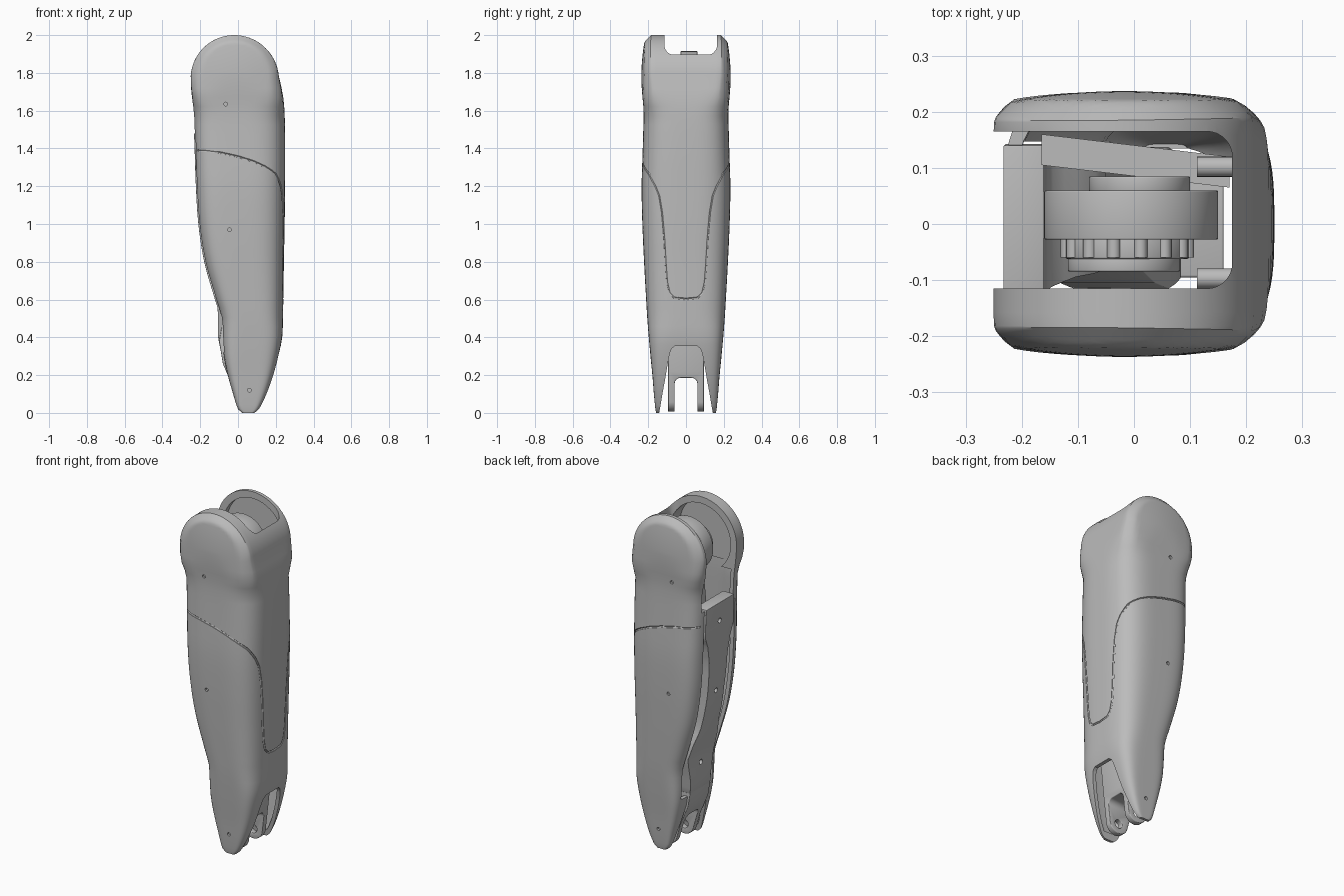
import bpy, bmesh, math

cube = bpy.data.objects.get("Cube")
if cube:
    bpy.data.objects.remove(cube)

grey = bpy.data.materials.new("mid_grey")
grey.use_nodes = True
grey.diffuse_color = (0.5, 0.5, 0.5, 1)
grey.node_tree.nodes["Principled BSDF"].inputs["Base Color"].default_value = (0.5, 0.5, 0.5, 1)

HIP_X, HIP_Z, HIP_R = -.017, 1.765, 0.235

# Shell outline: height, -x edge, +x edge, half depth
OUTLINE = [(0, .02, .09, .158), (.02, -.002, .114, .162), (.1, -.027, .153, .17),
           (.2, -.055, .188, .178), (.3, -.075, .214, .188), (.4, -.083, .234, .197),
           (.5, -.09, .238, .205), (.6, -.12, .24, .211), (.8, -.177, .243, .222),
           (1, -.208, .247, .231), (1.2, -.221, .249, .235), (1.4, -.228, .25, .229),
           (1.6, -.236, .246, .225), (1.7, -.247, .235, .233), (HIP_Z, -.251, .217, .237)]


def add(name, bm):
    """Turn a bmesh into a grey object."""
    bmesh.ops.recalc_face_normals(bm, faces=bm.faces)
    mesh = bpy.data.meshes.new(name)
    bm.to_mesh(mesh)
    bm.free()
    ob = bpy.data.objects.new(name, mesh)
    bpy.context.collection.objects.link(ob)
    mesh.materials.append(grey)
    return ob


def loft(name, rings):
    """Skin a list of equal rings and cap both ends."""
    bm = bmesh.new()
    loops = [[bm.verts.new(p) for p in ring] for ring in rings]
    n = len(loops[0])
    for a, b in zip(loops, loops[1:]):
        for i in range(n):
            bm.faces.new((a[i], a[(i + 1) % n], b[(i + 1) % n], b[i]))
    bm.faces.new(loops[0])
    bm.faces.new(loops[-1])
    return add(name, bm)


def prism(name, pts, axis, a, b):
    """Extrude a 2D profile along x, y or z."""
    place = {"x": lambda p, d: (d, p[0], p[1]), "y": lambda p, d: (p[0], d, p[1]),
             "z": lambda p, d: (p[0], p[1], d)}[axis]
    return loft(name, [[place(p, d) for p in pts] for d in (a, b)])


def arc(u, v, r, start=0, end=360, n=40):
    full = end - start == 360
    return [(u + r * math.cos(math.radians(start + (end - start) * i / n)),
             v + r * math.sin(math.radians(start + (end - start) * i / n)))
            for i in range(n if full else n + 1)]


def apply_all(ob):
    bpy.context.view_layer.update()
    dep = bpy.context.evaluated_depsgraph_get()
    mesh = bpy.data.meshes.new_from_object(ob.evaluated_get(dep))
    ob.modifiers.clear()
    ob.data = mesh


def cut(ob, *cutters):
    for c in cutters:
        m = ob.modifiers.new("cut", "BOOLEAN")
        m.operation, m.solver, m.object = "DIFFERENCE", "EXACT", c
        apply_all(ob)
        bpy.data.objects.remove(c)


def finish(ob, bevel=0):
    if bevel:
        m = ob.modifiers.new("bevel", "BEVEL")
        m.width, m.segments, m.limit_method = bevel, 3, "ANGLE"
        apply_all(ob)
    ob.data.shade_smooth()
    ob.data.set_sharp_from_angle(angle=math.radians(32))


def section(z):
    """Centre x, half width and half depth of the shell at a height."""
    if z >= HIP_Z:
        s = min((z - HIP_Z) / HIP_R, .999)
        return HIP_X - .003 * s, .234 * math.sqrt(1 - s * s), .237
    z = max(z, 0)
    i = max(k for k in range(len(OUTLINE) - 1) if OUTLINE[k][0] <= z)
    p, q = OUTLINE[i], OUTLINE[i + 1]
    o, r = OUTLINE[max(i - 1, 0)], OUTLINE[min(i + 2, len(OUTLINE) - 1)]
    h = q[0] - p[0]
    t = (z - p[0]) / h
    val = []
    for k in (1, 2, 3):
        m0 = (q[k] - o[k]) / (q[0] - o[0]) * h
        m1 = (r[k] - p[k]) / (r[0] - p[0]) * h
        val.append((2*t**3 - 3*t*t + 1) * p[k] + (t**3 - 2*t*t + t) * m0
                   + (3*t*t - 2*t**3) * q[k] + (t**3 - t*t) * m1)
    return (val[0] + val[1]) / 2, (val[1] - val[0]) / 2, val[2]


def power(z, side):
    """Squareness of the cross-section: boxier on -x, at the ankle and on the hip."""
    base = 3.3 if side > 0 else 4.6
    return base + max(0, .5 - z) * 7 + max(0, z - 1.6) * 40


def cap_depth(x, z):
    """Half depth of the domed, chamfered hip cap."""
    d = math.hypot(x - HIP_X, max(0, z - HIP_Z))
    return .237 - .017 * (d / .2) ** 2 if d < .2 else .22 - (d - .2)


def ring(z, inset=0, n=96):
    cx, hx, hy = section(z)
    fade = min(max((z - 1.58) / (HIP_Z - 1.58), 0), 1)
    out = []
    for i in range(n):
        c, s = math.cos(math.tau * i / n), math.sin(math.tau * i / n)
        p = power(z, c)
        r = (abs(c) ** p + abs(s) ** p) ** (-1 / p)
        x, y = cx + (hx - inset) * r * c, (hy - inset) * r * s
        over = max(0, abs(y) - cap_depth(x, z) + inset) * fade
        out.append((x, y - math.copysign(over, y), z))
    return out


# Outer leg shell with a round hip at the top
levels = [0, .008, .02, .04] + [.07 + .0485 * i for i in range(35)]
levels += [HIP_Z + HIP_R * math.sin(math.radians(5 * i)) for i in range(1, 18)] + [1.9998]
shell = loft("leg_shell", [ring(z) for z in levels])

# Hollow inside and hip pocket, open at the top and on the -x side
corner = arc(.13, .12, .045, 90, 0, 8) + arc(.13, -.07, .045, 0, -90, 8)
cut(shell,
    loft("hollow_cut", [ring(z, .022) for z in levels if .03 < z < 1.64]),
    prism("pocket_cut", [(-.5, .165)] + corner + [(-.5, -.115)], "z", 1.47, 2.2),
    prism("bearing_cut", arc(HIP_X, 1.765, .195), "y", -.197, .2))


# Opening on the -x side that holds the back plate
def strip(name, rows):
    return loft(name, [[(x0, y0, z), (x1, y0, z), (x1, y1, z), (x0, y1, z)]
                       for z, x0, x1, y0, y1 in rows])


def edge_x(z):
    cx, hx, _ = section(z)
    return cx - hx


heights = [.32 + .045 * i for i in range(26)]
cut(shell, strip("recess_cut", [(z, edge_x(z) - .2, edge_x(z) + .062, -.137, .147)
                                for z in heights]))

# Arched opening at the ankle
half = [(.142, -.1), (.142, 0), (.135, .04), (.125, .1), (.11, .18), (.097, .26),
        (.086, .315), (.076, .34), (.058, .355)]
cut(shell, prism("ankle_cut", half + [(-y, z) for y, z in reversed(half)], "x", -.6, .6))


def densify(pts, n=12):
    return [tuple(a[k] + (b[k] - a[k]) * i / n for k in (0, 1))
            for a, b in zip(pts, pts[1:]) for i in range(n)] + [pts[-1]]


def on_side(known, half_size, p):
    return half_size * max(1 - abs(known) ** p, 0) ** (1 / p)


# Seam groove between the upper shell and the calf cover
front = densify([(-.26, 1.39), (-.18, 1.389), (-.1, 1.379), (0, 1.357), (.08, 1.332),
                 (.14, 1.305), (.18, 1.28), (.2, 1.262)])
side = densify([(-.185, 1.245), (-.16, 1.2), (-.14, 1.15), (-.125, 1.06), (-.113, .92),
                (-.105, .78), (-.098, .69), (-.085, .635), (-.06, .609), (0, .603)])
path = []
for x, z in front:
    cx, hx, hy = section(z)
    if abs(x - cx) < hx * .96:
        path.append((x, -on_side((x - cx) / hx, hy, power(z, x - cx)), z))
for y, z in side:
    cx, hx, hy = section(z)
    path.append((cx + on_side(y / hy, hx, power(z, 1)), y, z))
path += [(x, -y, z) for x, y, z in reversed(path[:-1])]
curve = bpy.data.curves.new("seam_path", "CURVE")
curve.dimensions = "3D"
curve.bevel_depth, curve.bevel_resolution, curve.use_fill_caps = .006, 1, True
spline = curve.splines.new("POLY")
spline.points.add(len(path) - 1)
for point, co in zip(spline.points, path):
    point.co = (*co, 1)
seam = bpy.data.objects.new("seam_path", curve)
bpy.context.collection.objects.link(seam)
bpy.context.view_layer.update()
tube = bpy.data.meshes.new_from_object(
    seam.evaluated_get(bpy.context.evaluated_depsgraph_get()))
bpy.data.objects.remove(seam)
bm = bmesh.new()
bm.from_mesh(tube)
bmesh.ops.remove_doubles(bm, verts=bm.verts, dist=1e-5)
cut(shell, add("seam_cut", bm))

# Screw holes on both broad sides
for x, z in ((-.065, 1.635), (-.045, .97), (.06, .12)):
    depth = section(z)[2]
    for s in (-1, 1):
        cut(shell, prism("screw_cut", arc(x, z, .01, n=12), "y", s * (depth - .012), s * .3))
finish(shell)

# Back plate: broad at both ends, waisted and deeper in the middle, with screw holes
WAIST = [(.34, .085), (.44, .1), (.56, .125), (.64, .115), (.74, .085), (.95, .078),
         (1.15, .085), (1.25, .105), (1.31, .13), (1.4, .131), (1.48, .128)]
rows = []
for z, w in densify(WAIST, 3):
    x = min(edge_x(z), -.106 + max(0, .4 - z) * .2) if z < .54 else edge_x(z) - .002
    deep = .07 + .1 * min(max((1.3 - z) / .1, 0), 1)
    rows.append((z, x, edge_x(z) + deep, -w + .01, w + .012))
plate = strip("back_plate", rows)
for z in (1.37, .95, .5):
    cut(plate, prism("plate_screw_cut", arc(.01, z, .014, n=16), "x", -.5, edge_x(z) + .02))
finish(plate, .012)

# Ankle fork: tapered tongue split into two drilled prongs
tongue = [(-.085, .46), (-.1, .38), (-.08, .26), (-.03, .14)] + arc(.055, .068, .062, 200, 350, 16)
fork = prism("ankle_fork", tongue + [(.135, .22), (.16, .46)], "y", -.095, .095)
slot = [(.06, -.1)] + arc(.03, .155, .03, 0, 90, 6) + arc(-.03, .155, .03, 90, 180, 6)
cut(fork, prism("slot_cut", slot + [(-.06, -.1)], "x", -.5, .5),
    prism("pin_cut", arc(.055, .065, .025, n=24), "y", -.3, .3))
finish(fork, .004)

# Hip motor: drum, ribbed gear ring, cap and rear flange
for name, x, r, y0, y1 in (("motor_drum", -.005, .155, -.028, .06),
                           ("gear_ring", -.012, .11, -.062, -.026),
                           ("motor_cap", -.018, .1, -.085, -.06),
                           ("motor_flange", .01, .09, .058, .085)):
    finish(prism(name, arc(x, 1.76, r, n=64), "y", y0, y1), .003)
for i in range(14):
    a = math.tau * i / 14
    u, v = -.012 + .107 * math.cos(a), 1.76 + .107 * math.sin(a)
    finish(prism("gear_rib", arc(u, v, .012, n=12), "y", -.06, -.027))

# Motor bracket, slanted web and mounting bosses inside the pocket
finish(prism("motor_bracket", [(-.15, 1.15), (.15, 1.15), (.1, 1.66), (-.1, 1.66)],
             "y", -.02, .05), .005)
finish(prism("pocket_web", [(-.165, .16), (-.165, .105), (.17, .065), (.17, .12)],
             "z", 1.3, 1.5))
for y in (-.097, .102):
    finish(prism("mount_boss", arc(y, 1.56, .018, n=20), "x", .112, .235))
